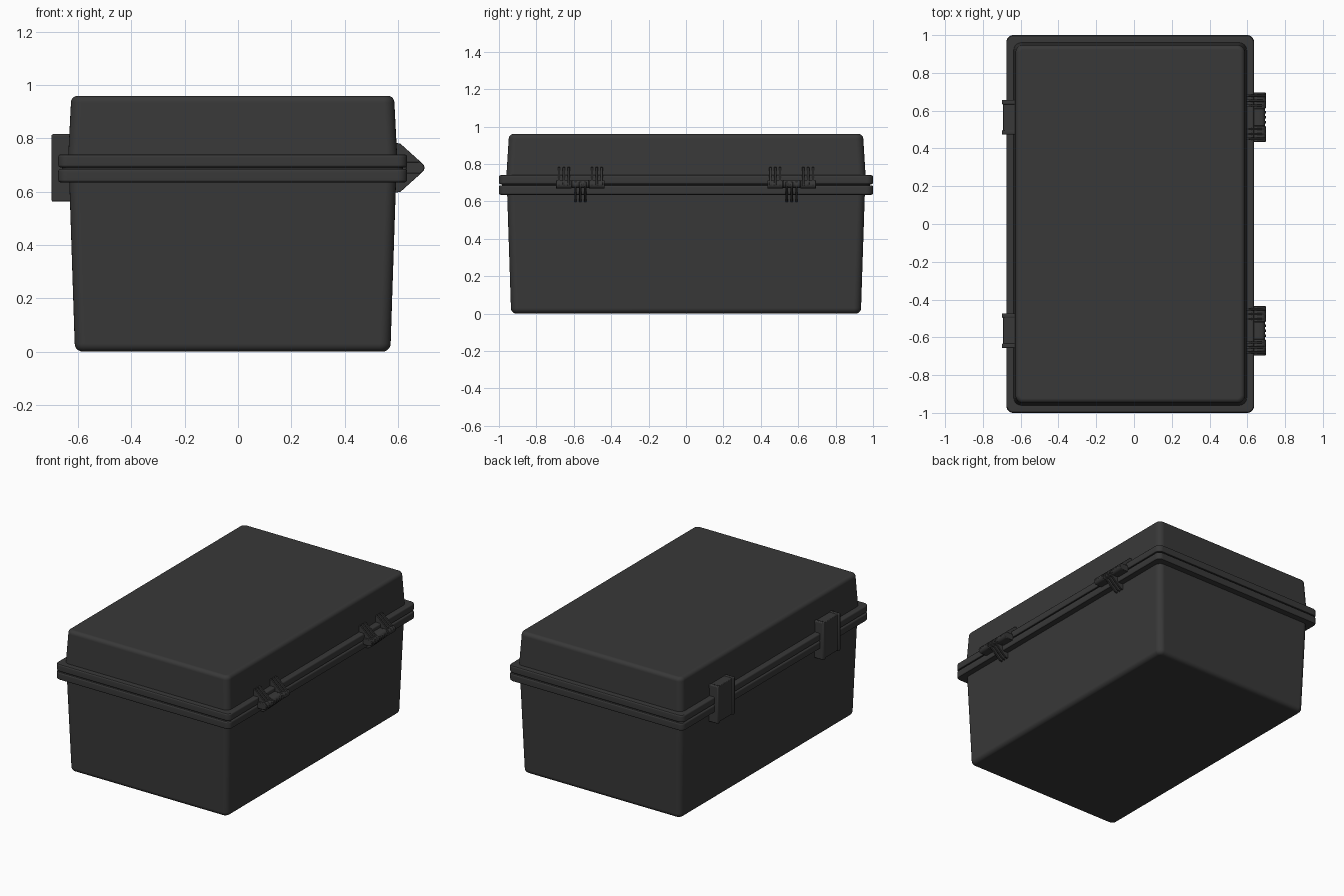
import bpy, bmesh
from math import sin, cos, pi

if "Cube" in bpy.data.objects:
    bpy.data.objects.remove(bpy.data.objects["Cube"])

CX = -0.02      # box centre line in x
SEAM = 0.69     # height of the lid / tray seam


def finish(bm, name, bevel=0.0):
    bmesh.ops.recalc_face_normals(bm, faces=bm.faces[:])
    me = bpy.data.meshes.new(name)
    bm.to_mesh(me)
    bm.free()
    ob = bpy.data.objects.new(name, me)
    bpy.context.collection.objects.link(ob)
    if bevel:
        m = ob.modifiers.new("bevel", 'BEVEL')
        m.width, m.segments = bevel, 2
        m.limit_method, m.angle_limit = 'ANGLE', 0.6
    me.materials.append(dark)
    return ob


def ring(bm, hx, hy, r, z, n=6):
    """Rounded rectangle loop of vertices."""
    out = []
    for q, (sx, sy) in enumerate([(1, 1), (-1, 1), (-1, -1), (1, -1)]):
        for i in range(n + 1):
            a = (q + i / n) * pi / 2
            out.append(bm.verts.new((CX + sx * (hx - r) + r * cos(a),
                                     sy * (hy - r) + r * sin(a), z)))
    return out


def loft(name, rows):
    """Skin stacked rounded rectangles (hx, hy, corner radius, z)."""
    bm = bmesh.new()
    rings = [ring(bm, *row) for row in rows]
    for a, b in zip(rings, rings[1:]):
        for i in range(len(a)):
            j = (i + 1) % len(a)
            bm.faces.new((a[i], a[j], b[j], b[i]))
    bm.faces.new(rings[0])
    bm.faces.new(rings[-1])
    ob = finish(bm, name)
    ob.modifiers.new("weighted", 'WEIGHTED_NORMAL').keep_sharp = True


def edge_round(hx, hy, r, z, rad, direction, n=5):
    """Rows rounding a wall over into a cap; direction is +1 up or -1 down."""
    rows = []
    for i in range(n + 1):
        a = i / n * pi / 2
        d = rad * (1 - cos(a))
        rows.append((hx - d, hy - d, max(r - d, 0.004), z + direction * rad * (sin(a) - 1)))
    return rows


def rim(z0, z1, rad=0.01):
    low = edge_round(0.655, 1.0, 0.035, z0, rad, -1, 3)[::-1]
    return low + edge_round(0.655, 1.0, 0.035, z1, rad, 1, 3)


def prism(name, pts, y0, y1, bevel=0.0):
    """Extrude an xz profile along y."""
    bm = bmesh.new()
    a = [bm.verts.new((x, y0, z)) for x, z in pts]
    b = [bm.verts.new((x, y1, z)) for x, z in pts]
    for i in range(len(a)):
        j = (i + 1) % len(a)
        bm.faces.new((a[i], a[j], b[j], b[i]))
    bm.faces.new(a)
    bm.faces.new(b)
    return finish(bm, name, bevel)


def rect(x0, x1, z0, z1):
    return [(x0, z0), (x1, z0), (x1, z1), (x0, z1)]


dark = bpy.data.materials.new("dark_plastic")
dark.diffuse_color = (0.04, 0.04, 0.04, 1)
dark.use_nodes = True
dark.node_tree.nodes["Principled BSDF"].inputs["Base Color"].default_value = dark.diffuse_color

# Tray: rounded base, drafted walls, lower rim
loft("tray", edge_round(0.593, 0.936, 0.04, 0.0, 0.03, -1)[::-1]
     + [(0.613, 0.956, 0.04, 0.635)] + rim(0.635, 0.686))
# Gasket visible in the seam between the rims
loft("gasket", [(0.64, 0.985, 0.03, 0.68), (0.64, 0.985, 0.03, 0.70)])
# Lid: upper rim, drafted walls, rounded top
loft("lid", rim(0.691, 0.74) + [(0.617, 0.96, 0.04, 0.74)]
     + edge_round(0.607, 0.948, 0.04, 0.96, 0.025, 1))

# Hinge rib profile and its mirror below the seam
upper_rib = [(0.585, 0.785), (0.61, 0.78), (0.688, 0.71), (0.698, 0.7),
             (0.7, 0.69), (0.692, 0.675), (0.64, 0.672), (0.585, 0.7)]
lower_rib = [(x, 2 * SEAM - z) for x, z in upper_rib]
barrel = [(0.63, SEAM - 0.022)] + [(0.676 + 0.022 * cos(a), SEAM + 0.022 * sin(a))
          for a in [-pi / 2 + i * pi / 12 for i in range(13)]] + [(0.63, SEAM + 0.022)]

for side, sy in (("rear", 1), ("front", -1)):
    yc = 0.565 * sy
    # Hinge knuckles
    for k, dy, hw, dz in (("outer", -0.088, 0.042, 0), ("middle", 0, 0.046, 0.003),
                          ("inner", 0.088, 0.042, 0)):
        pts = [(x - (0.004 if dy == 0 else 0), z + dz) for x, z in barrel]
        prism(f"{side}_hinge_{k}_knuckle", pts, yc + dy - hw, yc + dy + hw, 0.003)
    # Hinge ribs: three on each lid knuckle, three on the tray knuckle
    for k, dy, pts in (("outer", -0.088, upper_rib), ("middle", 0, lower_rib),
                       ("inner", 0.088, upper_rib)):
        for i in (-1, 0, 1):
            y = yc + dy + i * 0.026
            prism(f"{side}_hinge_{k}_rib_{i + 2}", pts, y - 0.006, y + 0.006, 0.0015)
    # Latch: recessed face plate between two side cheeks
    prism(f"{side}_latch_plate", rect(-0.694, -0.615, 0.568, 0.812),
          yc - 0.075, yc + 0.075, 0.004)
    for c, dy in (("left", -0.08), ("right", 0.08)):
        prism(f"{side}_latch_{c}_cheek", rect(-0.70, -0.615, 0.563, 0.816),
              yc + dy - 0.012, yc + dy + 0.012, 0.006)

bpy.ops.object.select_all(action='SELECT')
bpy.context.view_layer.objects.active = bpy.data.objects["tray"]
bpy.ops.object.shade_smooth_by_angle()
